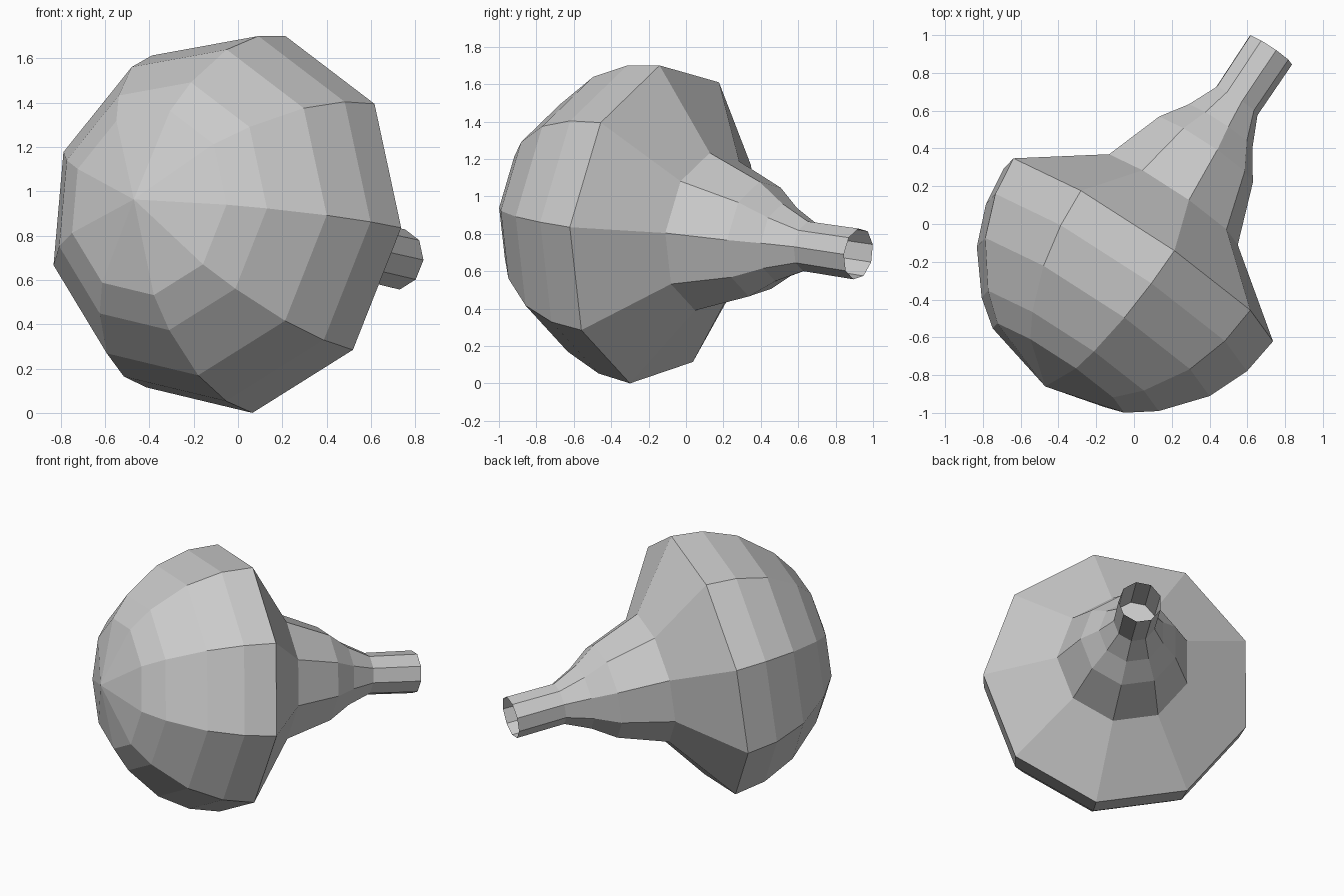
import bpy, bmesh, math
from mathutils import Vector

if "Cube" in bpy.data.objects:
    bpy.data.objects.remove(bpy.data.objects["Cube"])

SIDES = 9
PHASE = math.radians(-1.2)
POLE = Vector((-0.47, -0.86, 0.97))               # tip of the dome
AXIS = Vector((0.551, 0.824, -0.125)).normalized()
SIDE = AXIS.cross(Vector((0, 0, 1))).normalized()
UP = SIDE.cross(AXIS)

# (distance from tip, radius): dome, rim, flared neck, straight spout
PROFILE = [(0.119, 0.425), (0.229, 0.572), (0.447, 0.752), (0.668, 0.843),
           (0.878, 0.870), (1.20, 0.431), (1.521, 0.314), (1.669, 0.212),
           (1.833, 0.136), (2.16, 0.139)]


def ring(bm, dist, radius):
    verts = []
    for i in range(SIDES):
        a = PHASE + 2 * math.pi * i / SIDES
        offset = (SIDE * math.cos(a) + UP * math.sin(a)) * radius
        verts.append(bm.verts.new(POLE + AXIS * dist + offset))
    return verts


bm = bmesh.new()
rings = [ring(bm, d, r) for d, r in PROFILE]
tip = bm.verts.new(POLE)

# Dome fan, then bands down to the spout opening
for i in range(SIDES):
    j = (i + 1) % SIDES
    bm.faces.new((tip, rings[0][j], rings[0][i]))
    for a, b in zip(rings, rings[1:]):
        bm.faces.new((a[i], a[j], b[j], b[i]))
bmesh.ops.recalc_face_normals(bm, faces=bm.faces)

# Floor of the recessed spout
bm.faces.new(rings[-2])

# Rest exactly on the ground
lowest = min(v.co.z for v in bm.verts)
bmesh.ops.translate(bm, vec=(0, 0, -lowest), verts=bm.verts)

mesh = bpy.data.meshes.new("faceted_bulb")
bm.to_mesh(mesh)
bm.free()
bulb = bpy.data.objects.new("faceted_bulb", mesh)
bpy.context.collection.objects.link(bulb)
